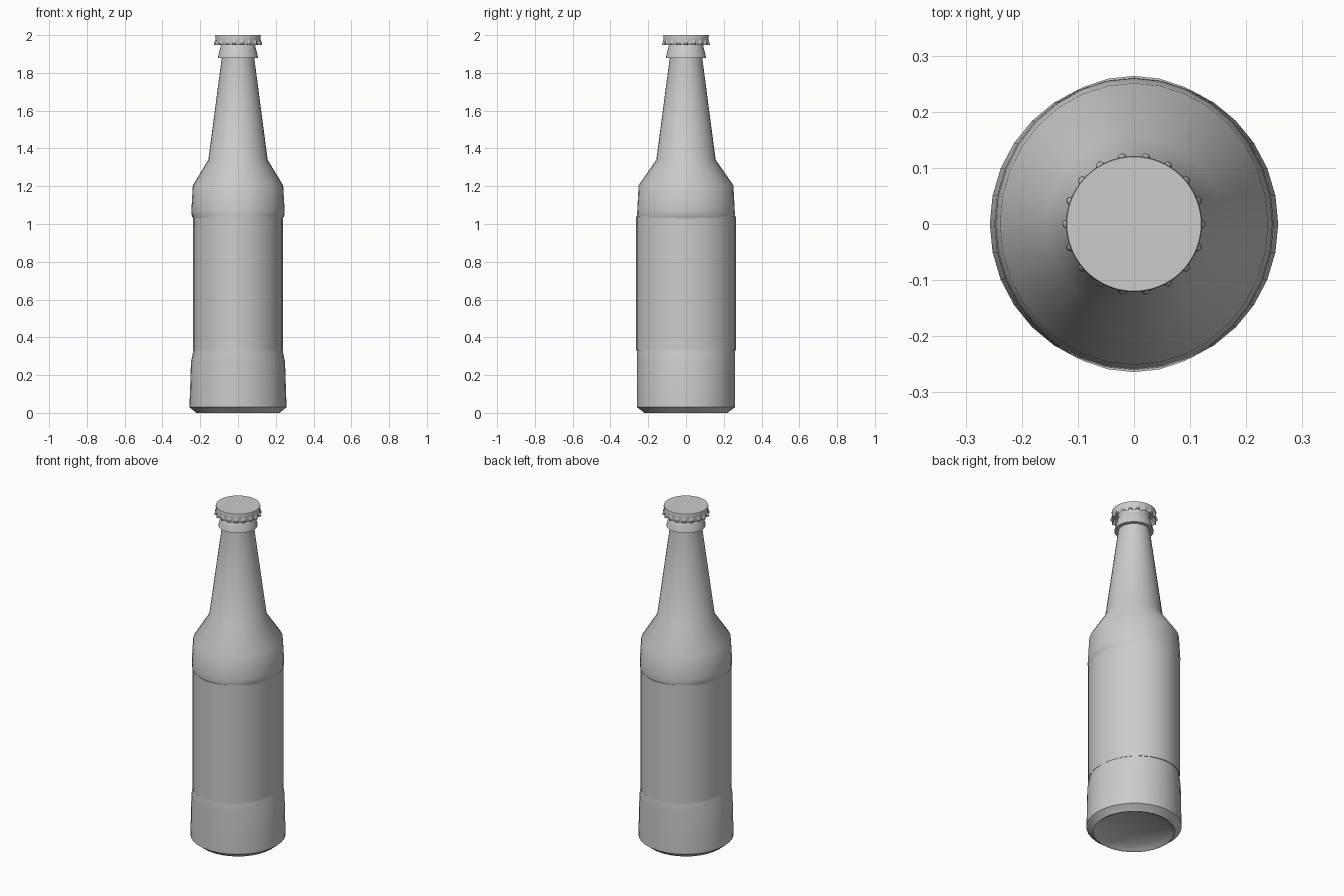
import bpy, bmesh, math

if "Cube" in bpy.data.objects:
    bpy.data.objects.remove(bpy.data.objects["Cube"])

grey = bpy.data.materials.new("plain grey")
grey.diffuse_color = (0.6, 0.6, 0.6, 1)
grey.use_nodes = True
grey.node_tree.nodes["Principled BSDF"].inputs["Base Color"].default_value = grey.diffuse_color


def loft(name, rings, segs, ripple=None, angle=30):
    """Stack elliptical rings (z, rx, ry), bottom to top, and cap the ends."""
    bm = bmesh.new()
    loops = []
    for i, (z, rx, ry) in enumerate(rings):
        loop = []
        for k in range(segs):
            a = 2 * math.pi * k / segs
            d = ripple(i, a) if ripple else 0
            loop.append(bm.verts.new(((rx + d) * math.cos(a), (ry + d) * math.sin(a), z)))
        loops.append(loop)
    for lo, hi in zip(loops, loops[1:]):
        for k in range(segs):
            n = (k + 1) % segs
            bm.faces.new((lo[k], lo[n], hi[n], hi[k]))
    bm.faces.new(loops[0][::-1])
    bm.faces.new(loops[-1])
    bmesh.ops.recalc_face_normals(bm, faces=bm.faces)
    mesh = bpy.data.meshes.new(name)
    bm.to_mesh(mesh)
    bm.free()
    obj = bpy.data.objects.new(name, mesh)
    bpy.context.collection.objects.link(obj)
    mesh.materials.append(grey)
    bpy.ops.object.select_all(action='DESELECT')
    obj.select_set(True)
    bpy.context.view_layer.objects.active = obj
    bpy.ops.object.shade_smooth_by_angle(angle=math.radians(angle))
    return obj


# Bottle: recessed base, body pinched at the sides behind the label, shoulder, neck
loft("bottle", [
    (0.02, 0.19, 0.19), (0.008, 0.205, 0.205), (0.0, 0.222, 0.222),
    (0.01, 0.232, 0.232), (0.03, 0.257, 0.260), (0.27, 0.249, 0.260),
    (0.33, 0.236, 0.260), (0.36, 0.231, 0.255), (1.02, 0.231, 0.255),
    (1.04, 0.244, 0.260), (1.07, 0.247, 0.258), (1.205, 0.239, 0.251),
    (1.34, 0.157, 0.157), (1.88, 0.086, 0.086), (1.985, 0.086, 0.086),
], 32, angle=40)

# Label sleeve
loft("label", [(0.33, 0.2375, 0.264), (1.04, 0.2375, 0.264)], 32)

# Tapered collar under the cap
loft("neck_collar", [
    (1.88, 0.085, 0.085), (1.88, 0.107, 0.107),
    (1.945, 0.091, 0.091), (1.955, 0.085, 0.085),
], 32)

# Crown cap with 18 flutes along its skirt
flute_depth = [0, 0.011, 0.010, 0.006, 0, 0, 0]


def flutes(i, a):
    return flute_depth[i] * max(0, math.cos(18 * a)) ** 0.7 if i < 4 else 0


loft("crown_cap", [
    (1.985, 0.108, 0.108), (1.95, 0.117, 0.117), (1.957, 0.1175, 0.1175),
    (1.967, 0.118, 0.118), (1.976, 0.1185, 0.1185), (1.996, 0.121, 0.121), (2.0, 0.1195, 0.1195),
], 144)
cap = bpy.data.objects["crown_cap"]
bpy.data.objects.remove(cap)
loft("crown_cap", [
    (1.985, 0.108, 0.108), (1.947, 0.117, 0.117), (1.957, 0.1175, 0.1175),
    (1.967, 0.118, 0.118), (1.976, 0.1185, 0.1185), (1.996, 0.121, 0.121), (2.0, 0.1195, 0.1195),
], 144, flutes)
